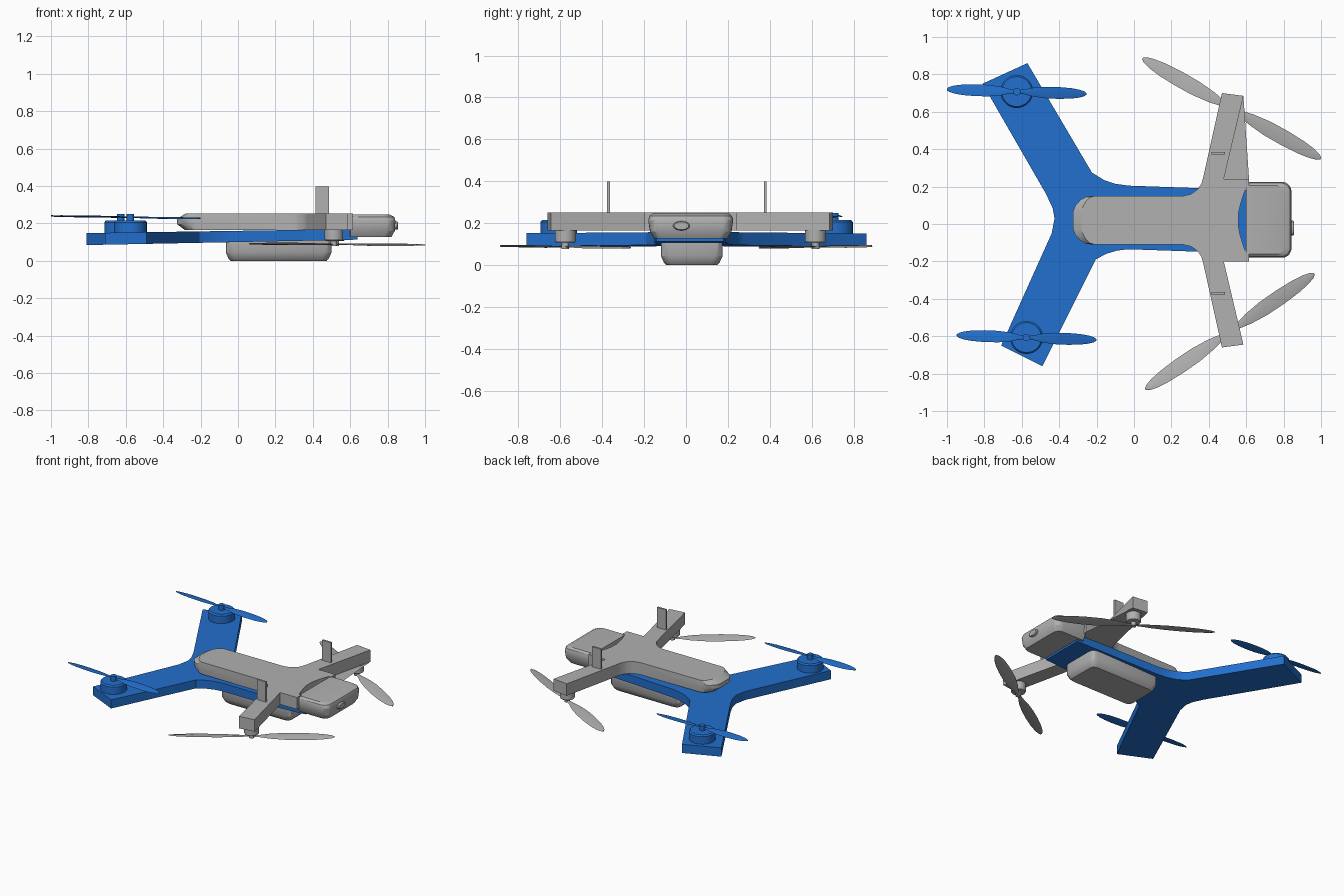
import bpy, bmesh, math
from mathutils import Matrix, Vector

if "Cube" in bpy.data.objects:
    bpy.data.objects.remove(bpy.data.objects["Cube"])


def material(name, rgb):
    m = bpy.data.materials.new(name)
    m.diffuse_color = (*rgb, 1)
    m.use_nodes = True
    m.node_tree.nodes["Principled BSDF"].inputs["Base Color"].default_value = m.diffuse_color
    return m


GREY = material("light_grey", (0.44, 0.44, 0.44))
BLUE = material("blue", (0.016, 0.16, 0.61))


def loft(name, rings, mat):
    """Join closed rings of equal length and cap both ends."""
    bm = bmesh.new()
    vs = [[bm.verts.new(p) for p in r] for r in rings]
    n = len(vs[0])
    for a, b in zip(vs, vs[1:]):
        for i in range(n):
            j = (i + 1) % n
            bm.faces.new((a[i], a[j], b[j], b[i]))
    caps = [bm.faces.new(vs[0][::-1]), bm.faces.new(vs[-1])]
    bmesh.ops.triangulate(bm, faces=caps)
    bmesh.ops.recalc_face_normals(bm, faces=bm.faces)
    me = bpy.data.meshes.new(name)
    bm.to_mesh(me)
    bm.free()
    me.materials.append(mat)
    ob = bpy.data.objects.new(name, me)
    bpy.context.collection.objects.link(ob)
    return ob


def round_rect(x0, x1, y0, y1, r_back, r_front, n=5):
    pts = []
    corners = [(x1, y1, -1, -1, r_front, 0), (x0, y1, 1, -1, r_back, 90),
               (x0, y0, 1, 1, r_back, 180), (x1, y0, -1, 1, r_front, 270)]
    for x, y, sx, sy, r, start in corners:
        for i in range(n + 1):
            a = math.radians(start + 90 * i / n)
            pts.append((x + sx * r + r * math.cos(a), y + sy * r + r * math.sin(a)))
    return pts


def scaled_loft(name, outline, pivot, levels, mat):
    px, py = pivot
    return loft(name, [[(px + (x - px) * sx, py + (y - py) * sy, z) for x, y in outline]
                       for z, sx, sy in levels], mat)


def lathe(name, x, y, profile, mat, n=28):
    ring = [(math.cos(math.tau * i / n), math.sin(math.tau * i / n)) for i in range(n)]
    return loft(name, [[(x + r * c, y + r * s, z) for c, s in ring] for r, z in profile], mat)


def propeller(name, centre, half, width, angle, tilt, pitch, mat):
    """Two pitched blades in one thin twisted plate."""
    shape = [(0.04, .3), (.1, .38), (.22, .72), (.4, .97), (.6, 1), (.78, .88),
             (.9, .66), (.97, .4), (1, .12)]
    stations = [(-t, w) for t, w in shape[::-1]] + shape
    rot = Matrix.Rotation(math.radians(angle), 4, 'Z') @ Matrix.Rotation(math.radians(tilt), 4, 'Y')
    rings = []
    for t, w in stations:
        p = math.radians(pitch) * max(-1, min(1, t * 4))
        h, k = w * width / 2, 0.004
        ring = []
        for c, dz in ((-h, 0), (0, -k), (h, 0), (0, k)):
            v = Vector((t * half, c * math.cos(p) - dz * math.sin(p),
                        c * math.sin(p) + dz * math.cos(p)))
            ring.append(rot @ v + Vector(centre))
        rings.append(ring)
    return loft(name, rings, mat)


# Blue lower frame: Y-shaped slab, slightly tilted
frame = [(0.64, 0.18), (0.40, 0.19), (-0.03, 0.205), (-0.10, 0.215), (-0.16, 0.235),
         (-0.225, 0.275), (-0.57, 0.86), (-0.81, 0.75), (-0.47, 0.16), (-0.435, 0.085),
         (-0.425, 0.03), (-0.44, -0.05), (-0.71, -0.65), (-0.49, -0.76), (-0.205, -0.19),
         (-0.15, -0.16), (-0.09, -0.142), (-0.03, -0.135), (0.40, -0.15), (0.64, -0.14)]
loft("lower_frame", [[(x, y, 0.10 + 0.02 * x) for x, y in frame],
                     [(x, y, 0.16 + 0.015 * x) for x, y in frame]], BLUE)

# Rear motors and propellers on top of the blue arms
for side, x, y in (("left", -0.627, 0.708), ("right", -0.575, -0.607)):
    lathe("rear_motor_" + side, x, y, [(0.088, 0.14), (0.088, 0.205), (0.08, 0.215),
                                       (0.02, 0.216), (0.02, 0.25)], BLUE)
    propeller("rear_propeller_" + side, (x, y, 0.233), 0.374, 0.064, -1.9, 1.0, 9, BLUE)

# Grey upper shell with front arms; outline mirrored about y = 0.02
half = [(-0.325, 0.07), (-0.313, 0.10), (-0.285, 0.13), (-0.255, 0.146), (-0.22, 0.15),
        (0.26, 0.15), (0.305, 0.16), (0.34, 0.185), (0.36, 0.215), (0.37, 0.25),
        (0.47, 0.70), (0.585, 0.685), (0.48, 0.24), (0.615, 0.24), (0.615, 0.19),
        (0.598, 0.19), (0.583, 0.15), (0.568, 0.10), (0.558, 0.05)]
shell = half + [(x, 0.04 - y) for x, y in half[::-1]]


def tail_in(p, d):
    x, y = p
    k = max(0, min(1, (-0.2 - x) / 0.125))
    return x + d * k, 0.02 + (y - 0.02) * (1 - d * k * 1.5)


loft("upper_shell", [[(*tail_in(p, d), z) for p in shell]
                     for z, d in ((0.165, 0.04), (0.195, 0.0), (0.225, 0.0), (0.252, 0.045))], GREY)

# Nose block with camera lens
scaled_loft("nose", round_rect(0.60, 0.842, -0.18, 0.225, 0.003, 0.05), (0.60, 0.022),
            [(0.127, 0.91, 0.86), (0.16, 0.985, 0.96), (0.215, 1, 1),
             (0.235, 0.97, 0.97), (0.247, 0.87, 0.90)], GREY)
oval = [(math.cos(math.tau * i / 24), math.sin(math.tau * i / 24)) for i in range(24)]
loft("camera_lens", [[(x, -0.022 + 0.04 * s * c, 0.188 + 0.022 * s * d) for c, d in oval]
                     for x, s in ((0.82, 1), (0.85, 1), (0.856, 0.85))], GREY)

# Battery pack under the frame
scaled_loft("battery_pack", round_rect(-0.065, 0.50, -0.12, 0.175, 0.04, 0.04, 3),
            (0.2175, 0.0275), [(0, 0.91, 0.82), (0.012, 0.95, 0.9), (0.045, 1, 1), (0.108, 1, 1)], GREY)

# Antenna fins on the front arms
for side, y in (("left", 0.378), ("right", -0.37)):
    fin = [(0.415, y - 0.007), (0.487, y - 0.007), (0.487, y + 0.007), (0.415, y + 0.007)]
    scaled_loft("antenna_" + side, fin, (0.45, y), [(0.24, 1, 1), (0.398, 1, 1)], GREY)

# Front motors and propellers hanging below the grey arms
for side, x, y, angle in (("left", 0.5225, 0.6175, -29.3), ("right", 0.5125, -0.575, 34.4)):
    lathe("front_motor_" + side, x, y, [(0.018, 0.078), (0.018, 0.105), (0.045, 0.107),
                                        (0.05, 0.115), (0.05, 0.17)], GREY)
    propeller("front_propeller_" + side, (x, y, 0.088), 0.547, 0.084, angle, 0.4, 9, GREY)

# Smooth rounded surfaces, keep hard edges
bpy.ops.object.select_all(action='SELECT')
bpy.context.view_layer.objects.active = bpy.data.objects["upper_shell"]
bpy.ops.object.shade_smooth_by_angle(angle=math.radians(28))
